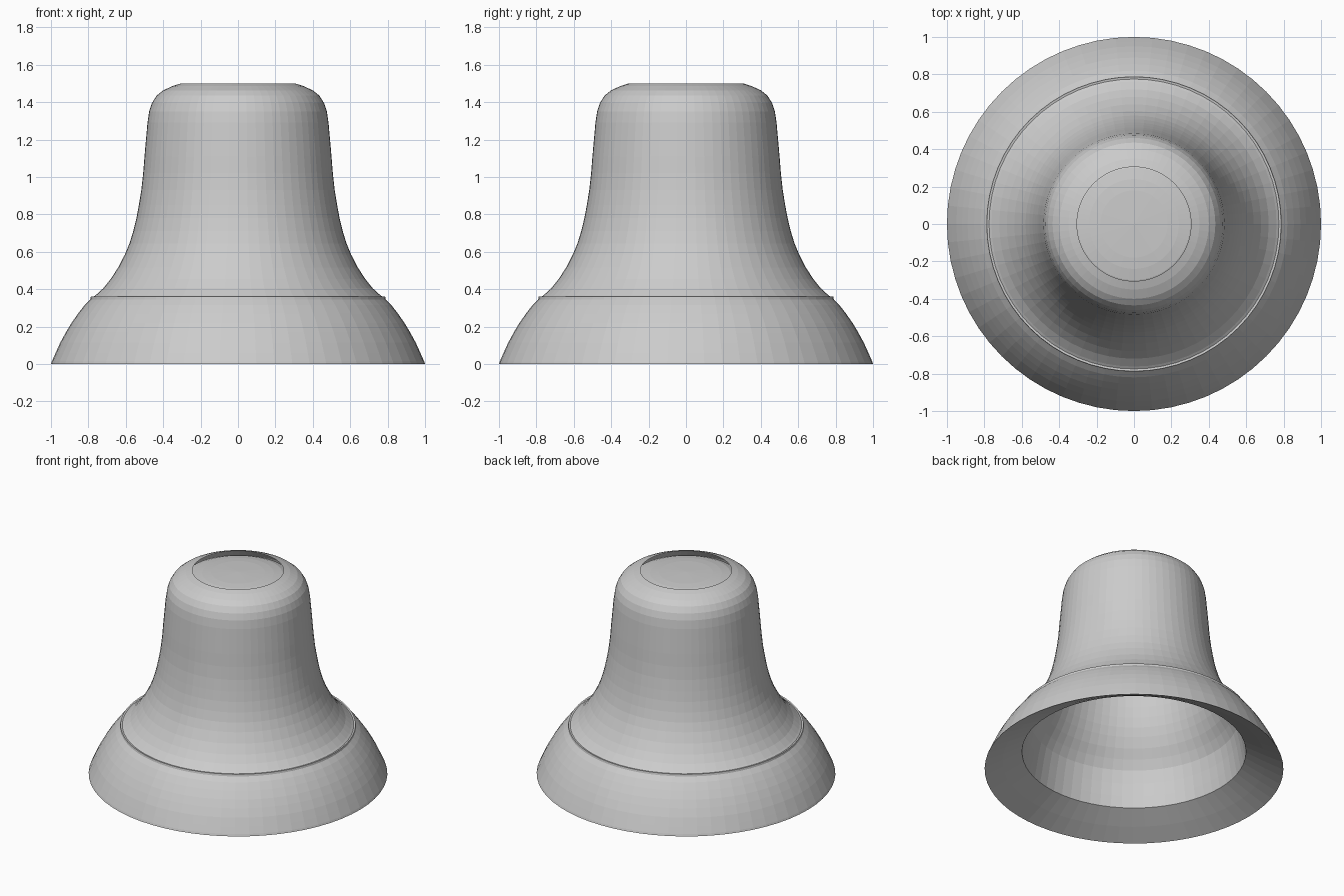
import bpy, bmesh, math

if "Cube" in bpy.data.objects:
    bpy.data.objects.remove(bpy.data.objects["Cube"])

SEGMENTS = 64


def lathe(name, profile):
    """Revolve an (r, z) profile around the z axis; r = 0 points become poles."""
    bm = bmesh.new()
    rings = []
    for r, z in profile:
        if r == 0:
            rings.append([bm.verts.new((0, 0, z))] * SEGMENTS)
        else:
            rings.append([bm.verts.new((r * math.cos(2 * math.pi * i / SEGMENTS),
                                        r * math.sin(2 * math.pi * i / SEGMENTS), z))
                          for i in range(SEGMENTS)])
    for a, b in zip(rings, rings[1:]):
        for i in range(SEGMENTS):
            j = (i + 1) % SEGMENTS
            bm.faces.new(list(dict.fromkeys((a[i], a[j], b[j], b[i]))))
    bmesh.ops.recalc_face_normals(bm, faces=bm.faces)
    mesh = bpy.data.meshes.new(name)
    bm.to_mesh(mesh)
    bm.free()
    obj = bpy.data.objects.new(name, mesh)
    bpy.context.collection.objects.link(obj)
    return obj


# Liner: domed top seen through the crown opening, then close behind the waist
liner = [(0, 1.49), (0.18, 1.485), (0.24, 1.48), (0.30, 1.47), (0.35, 1.45),
         (0.40, 1.415), (0.435, 1.37), (0.455, 1.32)]
# Inner skirt wall and the sloping underside of the lip
lip = [(0.70, 0.39), (0.72, 0.30), (0.735, 0.21), (0.75, 0.13), (0.88, 0.06)]
# Flared skirt below the raised ring
skirt = [(1.0, 0.0), (0.995, 0.015), (0.975, 0.06), (0.95, 0.115), (0.92, 0.17),
         (0.89, 0.22), (0.855, 0.27), (0.82, 0.315), (0.79, 0.345)]
# Ring ledge
ledge = [(0.787, 0.36), (0.775, 0.358)]
# Waist and shoulder, open at the crown
waist = [(0.762, 0.367), (0.72, 0.405), (0.68, 0.455), (0.64, 0.517), (0.605, 0.585),
         (0.58, 0.645), (0.56, 0.71), (0.543, 0.78), (0.53, 0.85), (0.517, 0.93),
         (0.507, 1.02), (0.50, 1.11), (0.492, 1.2), (0.484, 1.29), (0.475, 1.35),
         (0.46, 1.395), (0.435, 1.435), (0.40, 1.463), (0.35, 1.486), (0.305, 1.5)]
inner_waist = [(r - 0.015, z) for r, z in reversed(waist[2:13])]

lathe("bell_body", liner + inner_waist + lip + skirt + ledge + waist)
